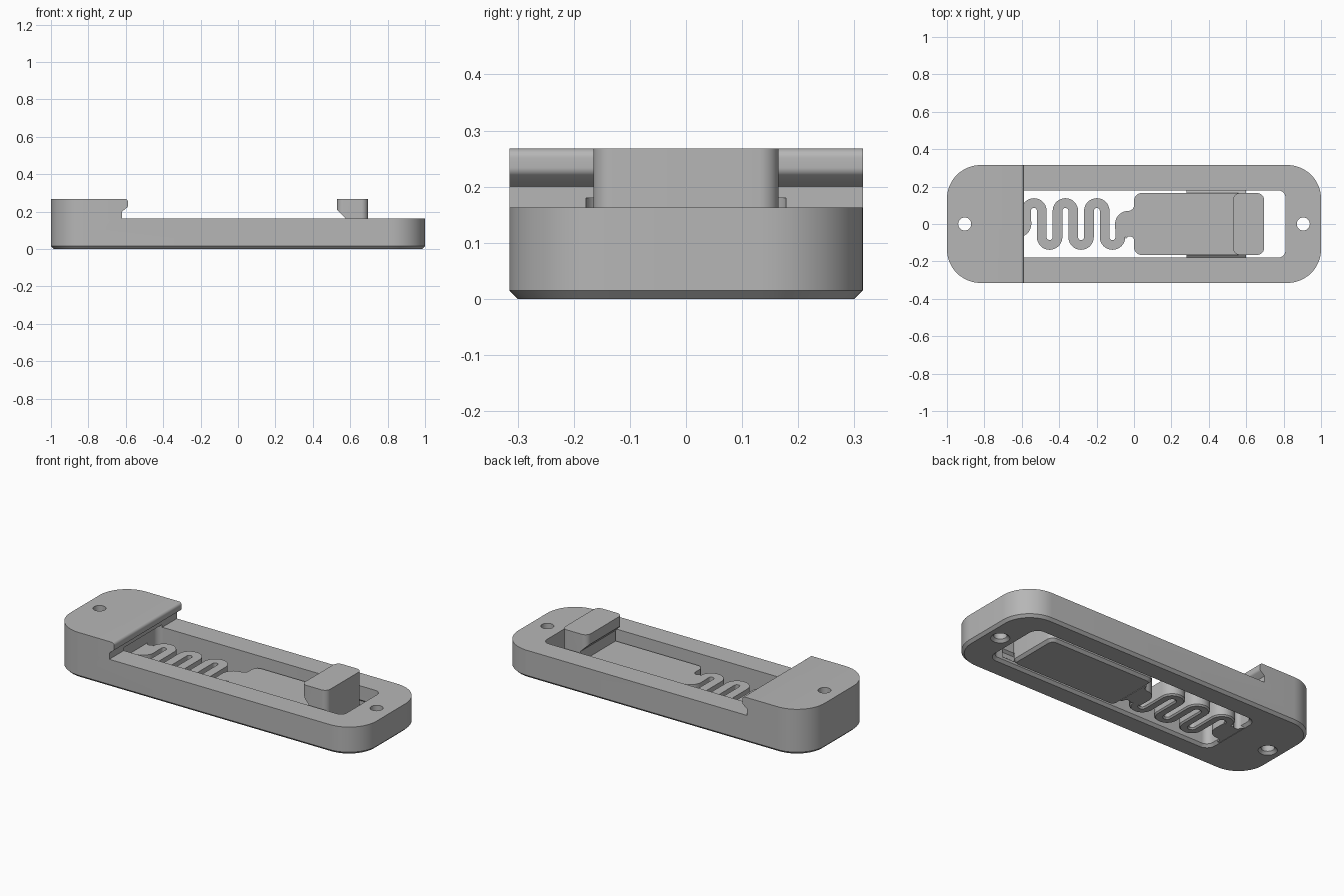
import bpy, bmesh
from math import sin, cos, pi, radians
from mathutils import Vector

cube = bpy.data.objects.get("Cube")
if cube:
    bpy.data.objects.remove(cube)

grey = bpy.data.materials.new("grey plastic")
grey.use_nodes = True
grey.diffuse_color = (0.47, 0.47, 0.47, 1)
grey.node_tree.nodes["Principled BSDF"].inputs["Base Color"].default_value = grey.diffuse_color

CHAMFER = 0.015
PLATE_TOP = 0.1      # top of the sliding plate and spring
RAIL_TOP = 0.163     # top of the side rails
TOP = 0.268
FLAT = lambda u, v, w: (u, v, w)
ALONG_Y = lambda u, v, w: (u, w, v)
ALONG_X = lambda u, v, w: (w, u, v)


def arc(cx, cy, r, a0, a1, n=10):
    angles = [radians(a0 + (a1 - a0) * i / n) for i in range(n + 1)]
    return [(cx + r * cos(a), cy + r * sin(a)) for a in angles]


def rounded_rect(x0, x1, half, r, n=10):
    pts = []
    corners = [(x1 - r, half - r), (x0 + r, half - r), (x0 + r, r - half), (x1 - r, r - half)]
    for i, (cx, cy) in enumerate(corners):
        pts += arc(cx, cy, r, 90 * i, 90 * i + 90, n)
    return pts


def offset(pts, d):
    """Move a counter-clockwise outline inward by d."""
    if d == 0:
        return pts
    out = []
    for i, p in enumerate(pts):
        p = Vector(p)
        e0 = (p - Vector(pts[i - 1])).normalized()
        e1 = (Vector(pts[(i + 1) % len(pts)]) - p).normalized()
        n0, n1 = Vector((-e0.y, e0.x)), Vector((-e1.y, e1.x))
        out.append(p + (n0 + n1) * d / max(0.4, 1 + n0.dot(n1)))
    return out


def prism(name, outline, rings, axes=FLAT):
    """Skin an outline through (height, inset) rings and cap both ends."""
    bm = bmesh.new()
    loops = [[bm.verts.new(axes(u, v, w)) for u, v in offset(outline, d)] for w, d in rings]
    n = len(outline)
    for low, high in zip(loops, loops[1:]):
        for i in range(n):
            j = (i + 1) % n
            bm.faces.new((low[i], low[j], high[j], high[i]))
    bm.faces.new(loops[0][::-1])
    bm.faces.new(loops[-1])
    bmesh.ops.recalc_face_normals(bm, faces=bm.faces)
    mesh = bpy.data.meshes.new(name)
    bm.to_mesh(mesh)
    bm.free()
    mesh.materials.append(grey)
    ob = bpy.data.objects.new(name, mesh)
    bpy.context.collection.objects.link(ob)
    return ob


def chamfered(name, outline, top):
    return prism(name, outline, [(0, CHAMFER), (CHAMFER, 0), (top, 0)])


def opening(outline, top):
    """Cutter that flares at the underside."""
    return prism("cutter", outline, [(-CHAMFER, -2 * CHAMFER), (CHAMFER, 0), (top, 0)])


def cut(ob, cutter):
    cutter.hide_render = True
    mod = ob.modifiers.new("cut", 'BOOLEAN')
    mod.operation, mod.solver, mod.object = 'DIFFERENCE', 'EXACT', cutter
    bpy.context.view_layer.objects.active = ob
    bpy.ops.object.modifier_apply(modifier=mod.name)
    bpy.data.objects.remove(cutter)


# Frame with raised end block, undercut lip, window and screw holes
frame = chamfered("frame", rounded_rect(-1, 1, 0.315, 0.18, 16), TOP)
lip = [(1.2, RAIL_TOP), (1.2, 0.4), (-0.605, 0.4)]
lip += arc(-0.605, TOP - 0.017, 0.017, 90, 0, 6) + arc(-0.606, 0.234, 0.018, 0, -45, 6)
lip += [(-0.62, 0.2), (-0.62, RAIL_TOP)]
cut(frame, prism("cutter", lip, [(-0.5, 0), (0.5, 0)], ALONG_Y))
cut(frame, opening(rounded_rect(-0.65, 0.81, 0.18, 0.04), 0.18))
for x in (-0.905, 0.905):
    cut(frame, opening(arc(x, 0, 0.035, 0, 345, 23), 0.4))


# Guide ridges on the plate, running in matching grooves in the frame
def ridge_outline(side, inner, outer, grow):
    pts = [(inner, 0.03 - grow), (outer, 0.05 - grow), (outer, 0.06 + grow), (inner, 0.08 + grow)]
    return [(side * y, z) for y, z in pts]


ridges = []
for side, label in ((-1, "right"), (1, "left")):
    groove = ridge_outline(side, 0.17, 0.195, 0.008)
    cut(frame, prism("cutter", groove, [(0.26, 0), (0.74, 0)], ALONG_X))
    ridges.append(prism(label + "_guide_ridge", ridge_outline(side, 0.155, 0.18, 0),
                        [(0.28, 0), (0.6, 0)], ALONG_X))

# Sliding plate
plate = chamfered("sliding_plate", rounded_rect(0, 0.695, 0.165, 0.04), PLATE_TOP)

# Catch standing on the plate, undercut towards the spring
catch = prism("catch", rounded_rect(0.53, 0.695, 0.165, 0.035), [(0.05, 0), (TOP, 0)])
undercut = [(0.5, 0), (0.575, 0), (0.575, RAIL_TOP), (0.53, 0.208), (0.5, 0.208)]
cut(catch, prism("cutter", undercut, [(-0.4, 0), (0.4, 0)], ALONG_Y))

# Serpentine spring: a ribbon along a zigzag of half circles
MID, PITCH, HALF, REACH = -0.325, 0.084, 0.026, 0.07
first = MID - 3 * PITCH
left_edge, right_edge = [(first - HALF, 0)], [(first + HALF, 0)]
for i in range(6):
    cx = first + (i + 0.5) * PITCH
    up = 1 if i % 2 == 0 else -1
    wide = arc(cx, up * REACH, PITCH / 2 + HALF, 180 * up, 0, 16)
    tight = arc(cx, up * REACH, PITCH / 2 - HALF, 180 * up, 0, 16)
    left_edge += wide if up > 0 else tight
    right_edge += tight if up > 0 else wide
left_edge.append((MID + 3 * PITCH - HALF, 0))
right_edge.append((MID + 3 * PITCH + HALF, 0))
ribbon = (left_edge + right_edge[::-1])[::-1]
spring = prism("spring", ribbon, [(0, 0.008), (0.008, 0), (PLATE_TOP, 0)])

# Flared necks joining the spring to the plate and to the frame
edge = MID + 3 * PITCH - HALF
neck = [(0.012, -0.1), (0.012, 0.1)]
neck += arc(-0.03, 0.1, 0.03, 0, -90, 6)
neck += arc(edge + 0.068, 0, 0.07, 90, 180)
neck += [(edge, -0.07), (edge + 2 * HALF, -0.07)]
neck += arc(-0.022, -0.088, 0.022, 160, 0, 8)
turned = [(2 * MID - x, -y) for x, y in neck]
necks = [prism("plate_neck", neck, [(0, 0), (PLATE_TOP, 0)]),
         prism("frame_neck", turned, [(0, 0), (PLATE_TOP, 0)])]

# Smooth the rounded walls, keep the edges sharp
bpy.ops.object.select_all(action='DESELECT')
for ob in [frame, plate, catch, spring] + necks + ridges:
    ob.select_set(True)
bpy.context.view_layer.objects.active = frame
bpy.ops.object.shade_smooth_by_angle(angle=radians(30))
